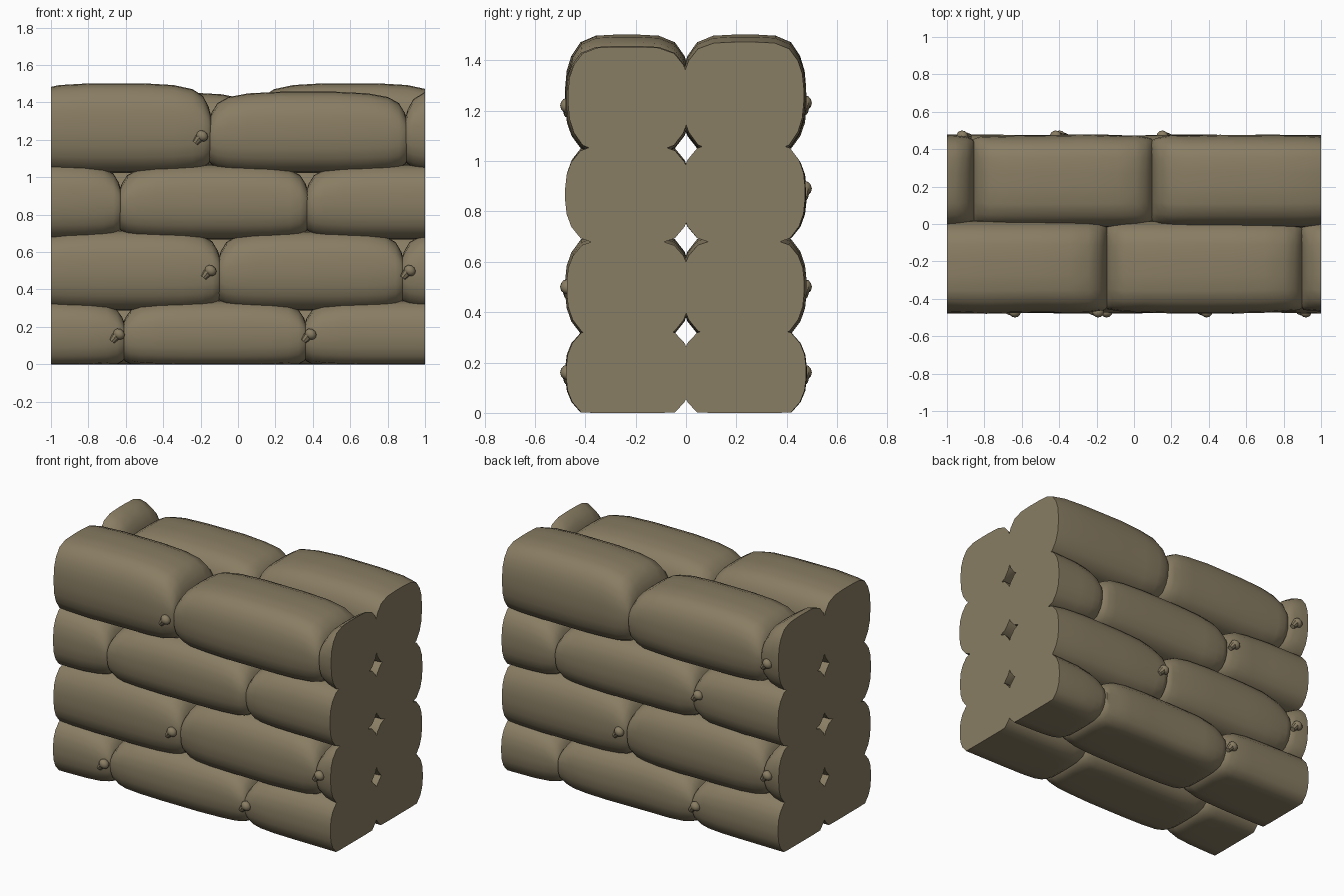
import bpy, bmesh, math, random
from mathutils import Matrix

random.seed(4)
if "Cube" in bpy.data.objects:
    bpy.data.objects.remove(bpy.data.objects["Cube"])

burlap = bpy.data.materials.new("burlap")
burlap.use_nodes = True
colour = (0.25, 0.205, 0.125, 1)
burlap.diffuse_color = colour
burlap.node_tree.nodes["Principled BSDF"].inputs["Base Color"].default_value = colour
burlap.node_tree.nodes["Principled BSDF"].inputs["Roughness"].default_value = 0.9

# Quarter of the bag's cross-section, mirrored into a full loop
QUARTER = [(1, 0.12), (0.975, 0.4), (0.9, 0.65), (0.75, 0.88), (0.5, 0.99), (0.15, 1.01)]
HALF = QUARTER + [(-y, z) for y, z in reversed(QUARTER)]
SECTION = HALF + [(y, -z) for y, z in reversed(HALF)]

# Distance from the tied end, height scale, width scale
END = [(0, 0.25, 0.86), (0.015, 0.48, 0.92), (0.045, 0.72, 0.955),
       (0.1, 0.87, 0.98), (0.2, 0.96, 0.995), (0.36, 1, 1)]


def finish(bm, name, angle):
    bmesh.ops.recalc_face_normals(bm, faces=bm.faces)
    mesh = bpy.data.meshes.new(name)
    bm.to_mesh(mesh)
    bm.free()
    mesh.materials.append(burlap)
    obj = bpy.data.objects.new(name, mesh)
    bpy.context.collection.objects.link(obj)
    bpy.ops.object.select_all(action='DESELECT')
    obj.select_set(True)
    bpy.context.view_layer.objects.active = obj
    bpy.ops.object.shade_smooth_by_angle(angle=math.radians(angle))


def sandbag(name, x0, x1, z0, z1, side):
    """Loft a filled bag along x, then trim it flush with the wall ends."""
    bm = bmesh.new()
    x0, x1 = x0 - 0.008, x1 + 0.008
    length, zc, h = x1 - x0, (z0 + z1) / 2, (z1 - z0) / 2
    stations = [(x0 + d * length, kz, ky) for d, kz, ky in END]
    stations += [(x1 - d * length, kz, ky) for d, kz, ky in reversed(END)]
    rings = []
    for x, kz, ky in stations:
        wobble = random.uniform(-0.004, 0.004)
        ring = []
        for y, z in SECTION:
            k = kz if z > 0 else 1 - (1 - kz) * 0.4
            # The inner half presses into the neighbouring column
            half_width = 0.24 * ky + wobble if y * side > 0 else 0.256 * ky
            ring.append(bm.verts.new((x, side * 0.236 + half_width * y, max(0, zc + h * z * k))))
        rings.append(ring)
    n = len(SECTION)
    for a, b in zip(rings, rings[1:]):
        for i in range(n):
            bm.faces.new((a[i], a[(i + 1) % n], b[(i + 1) % n], b[i]))
    bm.faces.new(rings[0])
    bm.faces.new(rings[-1])
    for end in (-1, 1):
        cut = bmesh.ops.bisect_plane(bm, geom=bm.verts[:] + bm.edges[:] + bm.faces[:],
                                     plane_co=(end, 0, 0), plane_no=(end, 0, 0), clear_outer=True)
        edges = [e for e in cut["geom_cut"] if isinstance(e, bmesh.types.BMEdge)]
        if edges:
            bmesh.ops.edgeloop_fill(bm, edges=edges)
    finish(bm, name, 50)


def knot(name, x, z, side):
    """A rounded knot with a flared tail hanging off it."""
    bm = bmesh.new()
    # Local +x runs from the tail to the knot, +z points out of the wall
    place = (Matrix.Translation((x, side * 0.472, z)) @ Matrix.Rotation(math.pi * (side + 1) / 2, 4, 'Z')
             @ Matrix.Rotation(math.pi / 2, 4, 'X') @ Matrix.Rotation(0.9, 4, 'Z'))
    ball = Matrix.Translation((0.014, 0, 0)) @ Matrix.Diagonal((0.028, 0.033, 0.028, 1))
    bmesh.ops.create_icosphere(bm, subdivisions=2, radius=1, matrix=place @ ball)
    tail = Matrix.Translation((-0.022, 0.006, -0.004)) @ Matrix.Rotation(math.pi / 2, 4, 'Y')
    bmesh.ops.create_cone(bm, cap_ends=True, segments=8, radius1=0.016, radius2=0.024,
                          depth=0.036, matrix=place @ tail)
    finish(bm, name, 40)


# Courses from the ground up: seams, bottom, and top of each of the three bags
FRONT = [((-1.58, -0.61, 0.36, 1.35), -0.02, (0.34, 0.34, 0.34)),
         ((-1.1, -0.1, 0.88, 1.86), 0.29, (0.715, 0.71, 0.71)),
         ((-1.6, -0.63, 0.37, 1.35), 0.67, (1.075, 1.065, 1.065)),
         ((-1.15, -0.15, 0.9, 1.9), 1.025, (1.5, 1.455, 1.48))]
BACK = [((-1.35, -0.36, 0.61, 1.58), -0.02, (0.34, 0.34, 0.34)),
        ((-1.86, -0.88, 0.11, 1.1), 0.29, (0.71, 0.71, 0.715)),
        ((-1.35, -0.37, 0.63, 1.6), 0.67, (1.065, 1.065, 1.075)),
        ((-1.86, -0.86, 0.1, 1.1), 1.025, (1.5, 1.45, 1.5))]

for label, side, courses in (("front", -1, FRONT), ("back", 1, BACK)):
    for row, (seams, low, tops) in enumerate(courses, 1):
        for i, top in enumerate(tops):
            sandbag(f"{label}_sandbag_row{row}_{i + 1}", seams[i], seams[i + 1], low, top, side)

# Tied necks beside the seams
FRONT_KNOTS = [(-0.645, 0.15), (0.38, 0.15), (-0.155, 0.49), (0.91, 0.49), (-0.2, 1.21)]
BACK_KNOTS = [(-0.39, 0.15), (0.16, 0.49), (-0.91, 0.49), (-0.41, 0.88), (-0.91, 1.22)]
for label, side, spots in (("front", -1, FRONT_KNOTS), ("back", 1, BACK_KNOTS)):
    for i, (x, z) in enumerate(spots, 1):
        knot(f"{label}_knot_{i}", x, z, side)
